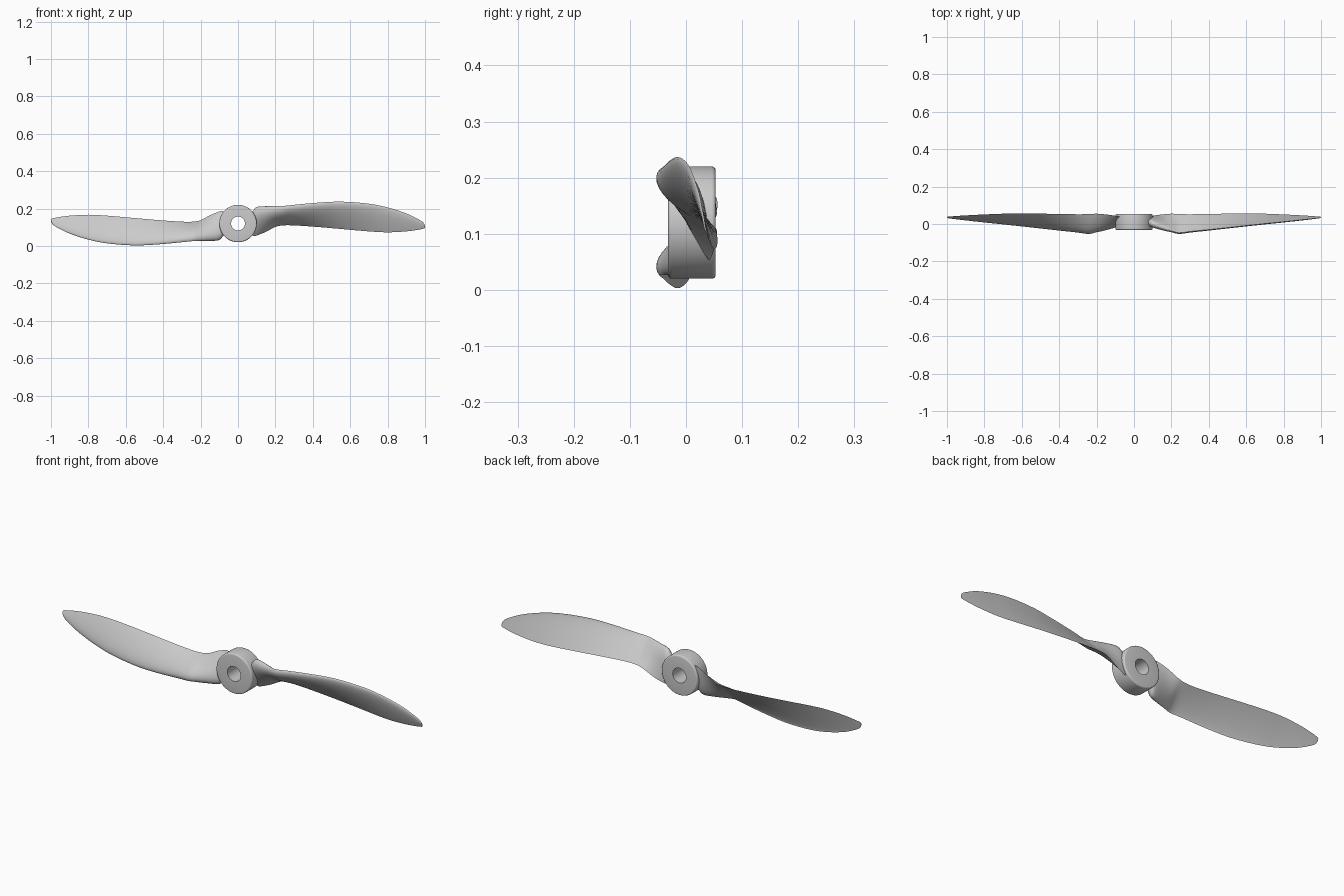
import bpy, bmesh, math
from mathutils import Vector

if "Cube" in bpy.data.objects:
    bpy.data.objects.remove(bpy.data.objects["Cube"])

CZ = 0.12  # height of the shaft axis


def finish(bm, name, angle):
    bmesh.ops.recalc_face_normals(bm, faces=bm.faces[:])
    me = bpy.data.meshes.new(name)
    bm.to_mesh(me)
    bm.free()
    ob = bpy.data.objects.new(name, me)
    bpy.context.collection.objects.link(ob)
    bpy.ops.object.select_all(action='DESELECT')
    ob.select_set(True)
    bpy.context.view_layer.objects.active = ob
    bpy.ops.object.shade_smooth_by_angle(angle=math.radians(angle))
    return ob


def bridge(bm, rings, closed=False):
    pairs = list(zip(rings, rings[1:] + (rings[:1] if closed else [])))
    for a, b in pairs[:None if closed else len(rings) - 1]:
        n = len(a)
        for i in range(n):
            j = (i + 1) % n
            bm.faces.new((a[i], a[j], b[j], b[i]))


# Hub: closed (radius, y) profile turned around the shaft axis
def make_hub():
    y0, y1, ro, ri, c = -0.032, 0.053, 0.1, 0.037, 0.007
    prof = [(ri, y0)]
    prof += [(ro - c + c * math.sin(a), y0 + c - c * math.cos(a))
             for a in (k * math.pi / 8 for k in range(5))]
    prof += [(ro - c + c * math.cos(a), y1 - c + c * math.sin(a))
             for a in (k * math.pi / 8 for k in range(5))]
    prof += [(ri, y1)]
    bm = bmesh.new()
    rings = []
    for s in range(72):
        a = 2 * math.pi * s / 72
        rings.append([bm.verts.new((r * math.cos(a), y, CZ + r * math.sin(a)))
                      for r, y in prof])
    bridge(bm, rings, closed=True)
    finish(bm, "hub", 40)


# Blade stations: x, leading edge y z, trailing edge y z, front bulge, back bulge
STATIONS = [
    (0.060, 0.010, 0.165, 0.036, 0.075, 0.018, 0.012),
    (0.080, 0.004, 0.188, 0.040, 0.054, 0.022, 0.016),
    (0.100, -0.003, 0.208, 0.044, 0.056, 0.027, 0.018),
    (0.150, -0.020, 0.212, 0.051, 0.076, 0.029, 0.014),
    (0.200, -0.036, 0.213, 0.055, 0.102, 0.028, 0.006),
    (0.240, -0.047, 0.214, 0.053, 0.110, 0.026, 0.000),
    (0.300, -0.040, 0.220, 0.052, 0.110, 0.023, -0.003),
    (0.420, -0.028, 0.231, 0.054, 0.102, 0.018, -0.004),
    (0.550, -0.014, 0.237, 0.056, 0.091, 0.015, -0.004),
    (0.700, 0.002, 0.226, 0.055, 0.078, 0.012, -0.003),
    (0.800, 0.012, 0.206, 0.051, 0.073, 0.010, -0.002),
    (0.900, 0.023, 0.174, 0.046, 0.078, 0.008, -0.001),
    (0.960, 0.029, 0.145, 0.042, 0.086, 0.005, 0.000),
    (0.985, 0.032, 0.130, 0.040, 0.091, 0.004, 0.000),
    (0.996, 0.034, 0.117, 0.039, 0.094, 0.003, 0.000),
    (1.000, 0.036, 0.106, 0.038, 0.097, 0.001, 0.001),
]


def smooth_stations(rows, steps=4):
    """Cubic blend through the stations with non-uniform tangents in x."""
    def tangent(i, k):
        a, b = rows[max(i - 1, 0)], rows[min(i + 1, len(rows) - 1)]
        return (b[k] - a[k]) / (b[0] - a[0])
    out = []
    for i in range(len(rows) - 1):
        p, q = rows[i], rows[i + 1]
        h = q[0] - p[0]
        for s in range(steps):
            t = s / steps
            row = [p[0] + h * t]
            for k in range(1, 7):
                row.append((2*t**3 - 3*t*t + 1) * p[k] + (t**3 - 2*t*t + t) * h * tangent(i, k)
                           + (3*t*t - 2*t**3) * q[k] + (t**3 - t*t) * h * tangent(i + 1, k))
            out.append(row)
    out.append(list(rows[-1]))
    return out


def foil(t):
    """Airfoil half thickness, scaled to a peak of 1."""
    return (0.2969 * math.sqrt(t) - 0.126 * t - 0.3516 * t**2
            + 0.2843 * t**3 - 0.1036 * t**4) * 10


def make_blade(name, side):
    bm = bmesh.new()
    n = 16
    ts = [(1 - math.cos(math.pi * k / n)) / 2 for k in range(n + 1)]
    rings = []
    for x, ly, lz, ty, tz, front, back in smooth_stations(STATIONS):
        le, te = Vector((ly, lz)), Vector((ty, tz))
        d = (te - le).normalized()
        nrm = Vector((d.y, -d.x))  # points to the front
        pts = [le.lerp(te, t) + nrm * front * foil(t) for t in ts]
        pts += [le.lerp(te, t) - nrm * back * foil(t) for t in ts[-2:0:-1]]
        rings.append([bm.verts.new((side * x, p.x, CZ + side * (p.y - CZ))) for p in pts])
    bridge(bm, rings)
    bm.faces.new(rings[0])
    bm.faces.new(rings[-1])
    finish(bm, name, 50)


make_hub()
# The second blade is the first turned half a revolution about the shaft
make_blade("right_blade", 1)
make_blade("left_blade", -1)
